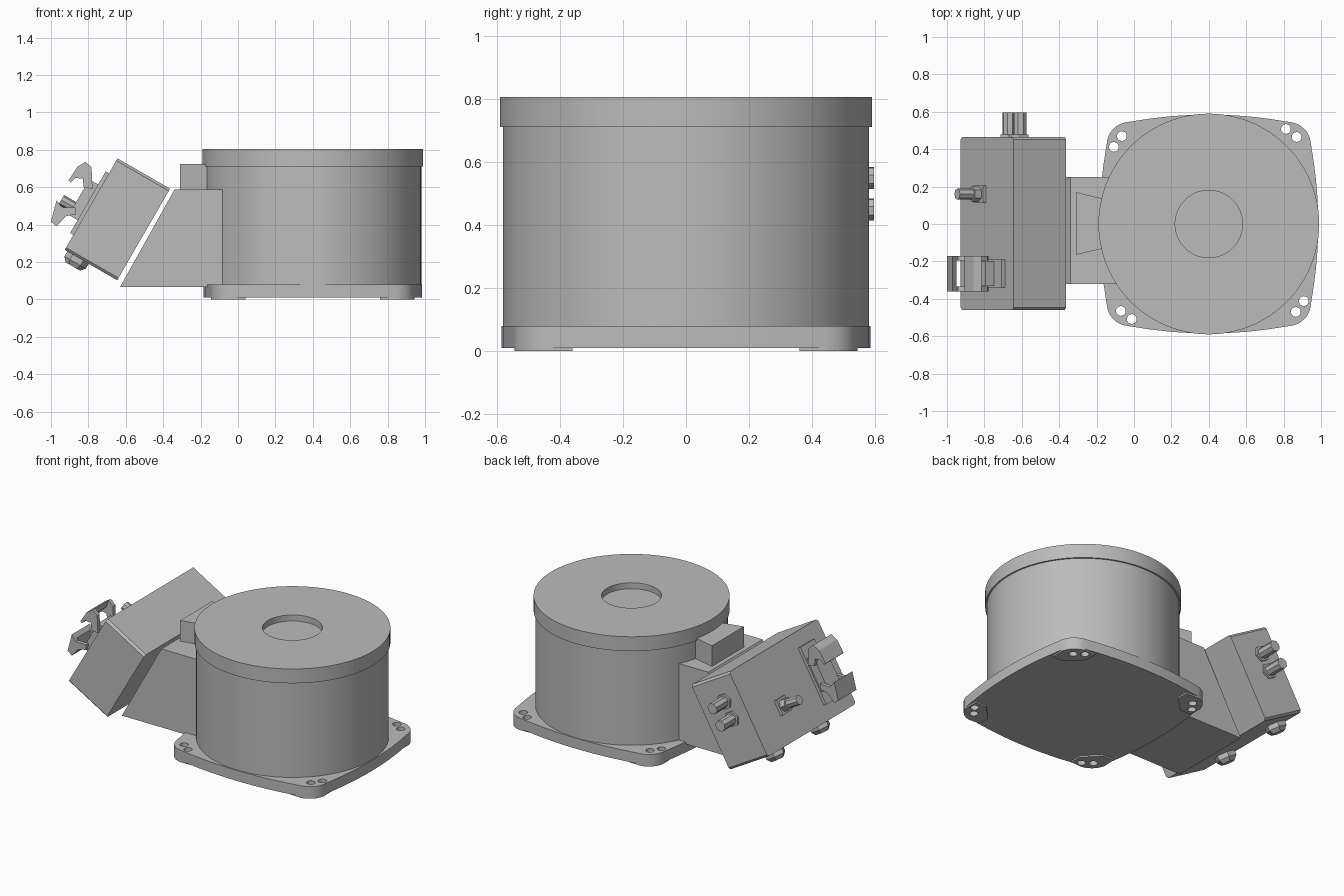
import bpy, bmesh, math
from mathutils import Matrix, Vector

cube = bpy.data.objects.get("Cube")
if cube:
    bpy.data.objects.remove(cube, do_unlink=True)

grey = bpy.data.materials.new("plain_grey")
grey.use_nodes = True
colour = (0.5, 0.5, 0.5, 1)
grey.diffuse_color = colour
grey.node_tree.nodes["Principled BSDF"].inputs["Base Color"].default_value = colour

DRUM = Matrix.Translation((0.4, 0, 0))
# Box frame: local x runs up the slope, local z points out of the outer face
BOX = Matrix.Translation((-0.645, 0, 0.428)) @ Matrix.Rotation(math.radians(-60), 4, 'Y')
HALF_L, HALF_T = 0.2825, 0.162


def finish(name, bm, matrix=Matrix(), smooth=False):
    bmesh.ops.recalc_face_normals(bm, faces=bm.faces)
    bm.transform(matrix)
    mesh = bpy.data.meshes.new(name)
    bm.to_mesh(mesh)
    bm.free()
    mesh.materials.append(grey)
    obj = bpy.data.objects.new(name, mesh)
    bpy.context.collection.objects.link(obj)
    bpy.ops.object.select_all(action='DESELECT')
    obj.select_set(True)
    bpy.context.view_layer.objects.active = obj
    if smooth:
        bpy.ops.object.shade_smooth_by_angle(angle=math.radians(30))
    return obj


def add_prism(bm, points, depth):
    """Extrude a closed loop of 3D points along the depth vector."""
    face = bm.faces.new([bm.verts.new(p) for p in points])
    out = bmesh.ops.extrude_face_region(bm, geom=[face])
    verts = [v for v in out["geom"] if isinstance(v, bmesh.types.BMVert)]
    bmesh.ops.translate(bm, verts=verts, vec=depth)


def add_block(bm, low, high):
    size = Vector(high) - Vector(low)
    mid = (Vector(high) + Vector(low)) / 2
    bmesh.ops.create_cube(bm, size=1, matrix=Matrix.Translation(mid) @ Matrix.Diagonal((*size, 1)))


def add_rod(bm, start, direction, length, r1, r2=None, sides=6):
    direction = Vector(direction)
    turn = direction.to_track_quat('Z', 'Y').to_matrix().to_4x4()
    place = Matrix.Translation(Vector(start) + direction * length / 2)
    bmesh.ops.create_cone(bm, cap_ends=True, segments=sides, radius1=r1,
                          radius2=r1 if r2 is None else r2, depth=length, matrix=place @ turn)


def side_prism(bm, profile, y1, y2):
    add_prism(bm, [(x, y1, z) for x, z in profile], Vector((0, y2 - y1, 0)))


def lathe(name, profile, steps=96):
    bm = bmesh.new()
    verts = [bm.verts.new((r, 0, z)) for r, z in profile]
    edges = [bm.edges.new(pair) for pair in zip(verts, verts[1:])]
    bmesh.ops.spin(bm, geom=verts + edges, cent=(0, 0, 0), axis=(0, 0, 1),
                   angle=2 * math.pi, steps=steps)
    bmesh.ops.remove_doubles(bm, verts=bm.verts, dist=1e-4)
    return finish(name, bm, DRUM, smooth=True)


# Drum and overhanging lid with a round recess
lathe("drum", [(0, 0.02), (0.58, 0.02), (0.58, 0.72), (0, 0.72)])
lathe("drum_lid", [(0, 0.71), (0.59, 0.71), (0.59, 0.805), (0.18, 0.805), (0.18, 0.765), (0, 0.765)])

# Mounting flange: bowed square with rounded corners
quarter = [(0.585 - t * t / 4.6, t) for t in [i * 0.08 for i in range(-5, 6)]]
corner = [(0.425 + 0.12 * math.cos(a), 0.425 + 0.12 * math.sin(a))
          for a in [math.radians(d) for d in range(10, 81, 10)]]
outline = []
for k in range(4):
    turn = Matrix.Rotation(k * math.pi / 2, 3, 'Z')
    outline += [turn @ Vector((x, y, 0.01)) for x, y in quarter + corner]
bm = bmesh.new()
add_prism(bm, outline, Vector((0, 0, 0.07)))
flange = finish("flange", bm, DRUM, smooth=True)

# Foot pads under the corners, and the bolt holes
pads, holes = bmesh.new(), bmesh.new()
pad = corner + [(0.36, 0.54), (0.36, 0.46), (0.46, 0.36), (0.54, 0.36)]
for k in range(4):
    turn = Matrix.Rotation(k * math.pi / 2, 3, 'Z')
    add_prism(pads, [turn @ Vector((x, y, 0)) for x, y in pad], Vector((0, 0, 0.012)))
    for x, y in [(0.47, 0.465), (0.412, 0.508)]:
        add_rod(holes, turn @ Vector((x, y, -0.1)), (0, 0, 1), 0.3, 0.026, sides=20)
feet = finish("foot_pads", pads, DRUM)
cutter = finish("bolt_hole_cutter", holes, DRUM)
cutter.hide_render = True
for obj in (flange, feet):
    mod = obj.modifiers.new("holes", 'BOOLEAN')
    mod.operation = 'DIFFERENCE'
    mod.solver = 'EXACT'
    mod.object = cutter
    bpy.context.view_layer.objects.active = obj
    bpy.ops.object.modifier_apply(modifier=mod.name)
bpy.data.objects.remove(cutter, do_unlink=True)

# Neck with a slanted end
bm = bmesh.new()
side_prism(bm, [(-0.63, 0.067), (-0.339, 0.588), (0, 0.588), (0, 0.067)], -0.32, 0.25)
finish("neck", bm)

# Wedge block above the neck
bm = bmesh.new()
add_prism(bm, [(-0.31, 0.17, 0.58), (-0.31, -0.165, 0.58), (-0.1, -0.115, 0.58), (-0.1, 0.12, 0.58)],
          Vector((0, 0, 0.145)))
finish("wedge_block", bm)

# Tilted box with its corner edges bevelled
bm = bmesh.new()
add_block(bm, (-HALF_L, -0.46, -HALF_T), (HALF_L, 0.465, HALF_T))
upright = [e for e in bm.edges if abs((e.verts[0].co - e.verts[1].co).z) > 0.1]
bmesh.ops.bevel(bm, geom=upright, offset=0.014, segments=1, affect='EDGES')
finish("terminal_box", bm, BOX)

# Cable glands on the end of the box
bm = bmesh.new()
for u in (0.007, 0.122):
    add_rod(bm, (u, 0.46, 0.03), (0, 1, 0), 0.018, 0.052)
    add_rod(bm, (u, 0.47, 0.03), (0, 1, 0), 0.125, 0.036, sides=8)
finish("end_glands", bm, BOX)

# Hexagonal plugs on the lower face
bm = bmesh.new()
for y in (0.3, -0.17):
    add_rod(bm, (-HALF_L + 0.005, y, 0.08), (-1, 0, 0), 0.035, 0.066)
    add_rod(bm, (-HALF_L - 0.03, y, 0.08), (-1, 0, 0), 0.025, 0.066, 0.045)
finish("lower_plugs", bm, BOX)

# Single rod gland on the outer face
bm = bmesh.new()
add_block(bm, (-0.11, 0.115, HALF_T - 0.01), (-0.01, 0.205, HALF_T + 0.02))
add_rod(bm, (-0.06, 0.16, HALF_T), (0, 0, 1), 0.06, 0.042)
add_rod(bm, (-0.06, 0.16, HALF_T + 0.06), (0, 0, 1), 0.09, 0.03, sides=8)
finish("outer_gland", bm, BOX)

# Socket on the outer face
bm = bmesh.new()
add_block(bm, (-0.19, -0.34, HALF_T - 0.01), (0.19, -0.19, HALF_T + 0.02))
add_block(bm, (-0.11, -0.33, HALF_T), (0.11, -0.2, HALF_T + 0.075))
finish("socket", bm, BOX)

# Two locking levers: hooked cheeks joined by a cross bar
upper = [(-0.906, 0.636), (-0.858, 0.71), (-0.815, 0.735), (-0.783, 0.706), (-0.778, 0.59),
         (-0.825, 0.6), (-0.83, 0.645), (-0.87, 0.65), (-0.895, 0.625)]
lower = [(-1.0, 0.415), (-0.97, 0.53), (-0.94, 0.49), (-0.865, 0.49), (-0.867, 0.455),
         (-0.92, 0.445), (-0.97, 0.39)]
upper_bar = [(-0.906, 0.636), (-0.858, 0.71), (-0.815, 0.735), (-0.83, 0.69), (-0.87, 0.65), (-0.895, 0.625)]
lower_bar = [(-1.0, 0.415), (-0.97, 0.53), (-0.95, 0.503), (-0.955, 0.42), (-0.97, 0.39)]
for name, cheek, bar in (("upper_lever", upper, upper_bar), ("lower_lever", lower, lower_bar)):
    bm = bmesh.new()
    side_prism(bm, cheek, -0.36, -0.335)
    side_prism(bm, cheek, -0.195, -0.17)
    side_prism(bm, bar, -0.335, -0.195)
    finish(name, bm)
